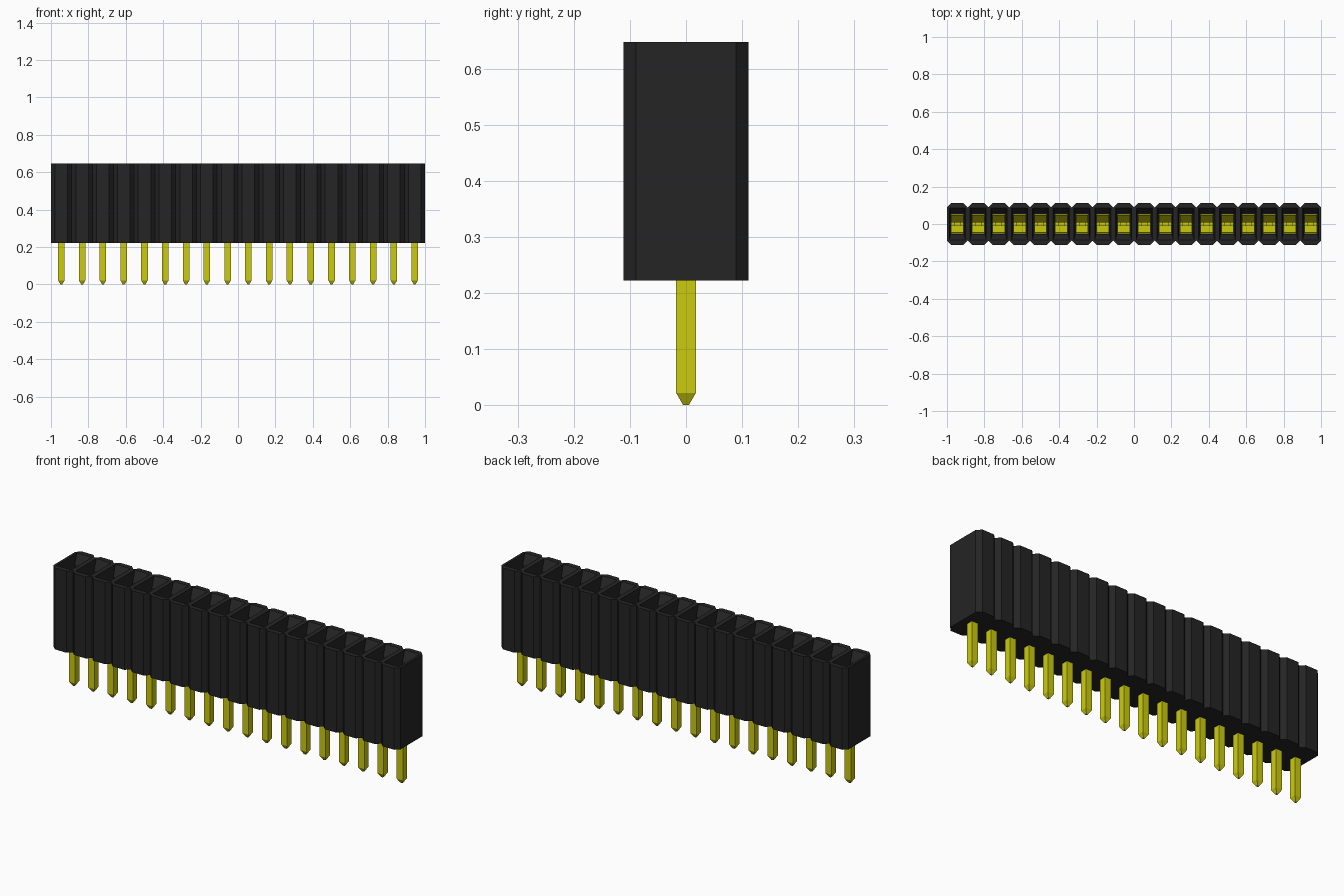
import bpy
import bmesh

cube = bpy.data.objects.get("Cube")
if cube:
    bpy.data.objects.remove(cube, do_unlink=True)

COUNT = 18
PITCH = 2 / COUNT
BOTTOM, TOP = 0.222, 0.647
CENTRES = [(i - (COUNT - 1) / 2) * PITCH for i in range(COUNT)]


def material(name, colour):
    mat = bpy.data.materials.new(name)
    mat.use_nodes = True
    mat.diffuse_color = colour
    bsdf = mat.node_tree.nodes["Principled BSDF"]
    bsdf.inputs["Base Color"].default_value = colour
    bsdf.inputs["Roughness"].default_value = 0.6
    return mat


def finish(bm, name, mat):
    bmesh.ops.remove_doubles(bm, verts=bm.verts, dist=0.0002)
    bmesh.ops.recalc_face_normals(bm, faces=bm.faces)
    mesh = bpy.data.meshes.new(name)
    bm.to_mesh(mesh)
    bm.free()
    mesh.materials.append(mat)
    obj = bpy.data.objects.new(name, mesh)
    bpy.context.collection.objects.link(obj)
    return obj


def ring(bm, points, cx, z):
    return [bm.verts.new((cx + x, y, z)) for x, y in points]


def rect(hx, hy):
    return [(-hx, -hy), (hx, -hy), (hx, hy), (-hx, hy)]


def walls(bm, low, high, skip=()):
    n = len(low)
    for i in range(n):
        if i not in skip:
            j = (i + 1) % n
            bm.faces.new((low[i], low[j], high[j], high[i]))


black = material("black plastic", (0.018, 0.018, 0.018, 1))
gold = material("yellow metal", (0.6, 0.6, 0.005, 1))

# Housing: a row of chamfered cells, each with a funnel-mouthed socket
W, D, C = PITCH / 2, 0.111, 0.022
octagon = [(-W + C, -D), (W - C, -D), (W, -D + C), (W, D - C),
           (W - C, D), (-W + C, D), (-W, D - C), (-W, -D + C)]
bm = bmesh.new()
for k, cx in enumerate(CENTRES):
    base, rim = ring(bm, octagon, cx, BOTTOM), ring(bm, octagon, cx, TOP)
    shared = ([3 - 1] if k < COUNT - 1 else []) + ([6] if k > 0 else [])
    walls(bm, base, rim, shared)
    bm.faces.new(base[::-1])
    mouth = ring(bm, rect(0.043, 0.085), cx, TOP)
    throat = ring(bm, rect(0.036, 0.057), cx, TOP - 0.05)
    floor = ring(bm, rect(0.036, 0.057), cx, BOTTOM + 0.02)
    for i in range(4):
        j = (i + 1) % 4
        a, b, c = rim[2 * i], rim[2 * i + 1], rim[(2 * i + 2) % 8]
        bm.faces.new((a, b, mouth[j], mouth[i]))
        bm.faces.new((b, c, mouth[j]))
    walls(bm, throat, mouth)
    walls(bm, floor, throat)
    bm.faces.new(floor)
finish(bm, "housing", black)

# Square pins with tapered tips
bm = bmesh.new()
for cx in CENTRES:
    levels = [ring(bm, rect(h, h), cx, z)
              for h, z in ((0.005, 0), (0.0175, 0.022), (0.0175, 0.3))]
    walls(bm, levels[0], levels[1])
    walls(bm, levels[1], levels[2])
    bm.faces.new(levels[0][::-1])
    bm.faces.new(levels[2])
finish(bm, "pins", gold)

# Paired spring leaves inside each socket, pinched below the mouth
leaf = [(0.05, 0.585), (0.046, 0.56), (0.012, 0.5), (0.012, 0.47),
        (0.038, 0.36), (0.038, 0.265), (0, 0.265)]
bm = bmesh.new()
for cx in CENTRES:
    for side in (-1, 1):
        rows = [[bm.verts.new((cx + s * 0.033, side * y, z)) for s in (-1, 1)]
                for y, z in leaf]
        for r, q in zip(rows, rows[1:]):
            bm.faces.new((r[0], r[1], q[1], q[0]))
contacts = finish(bm, "spring_contacts", gold)
solid = contacts.modifiers.new("sheet thickness", "SOLIDIFY")
solid.thickness = 0.008
solid.offset = 0
